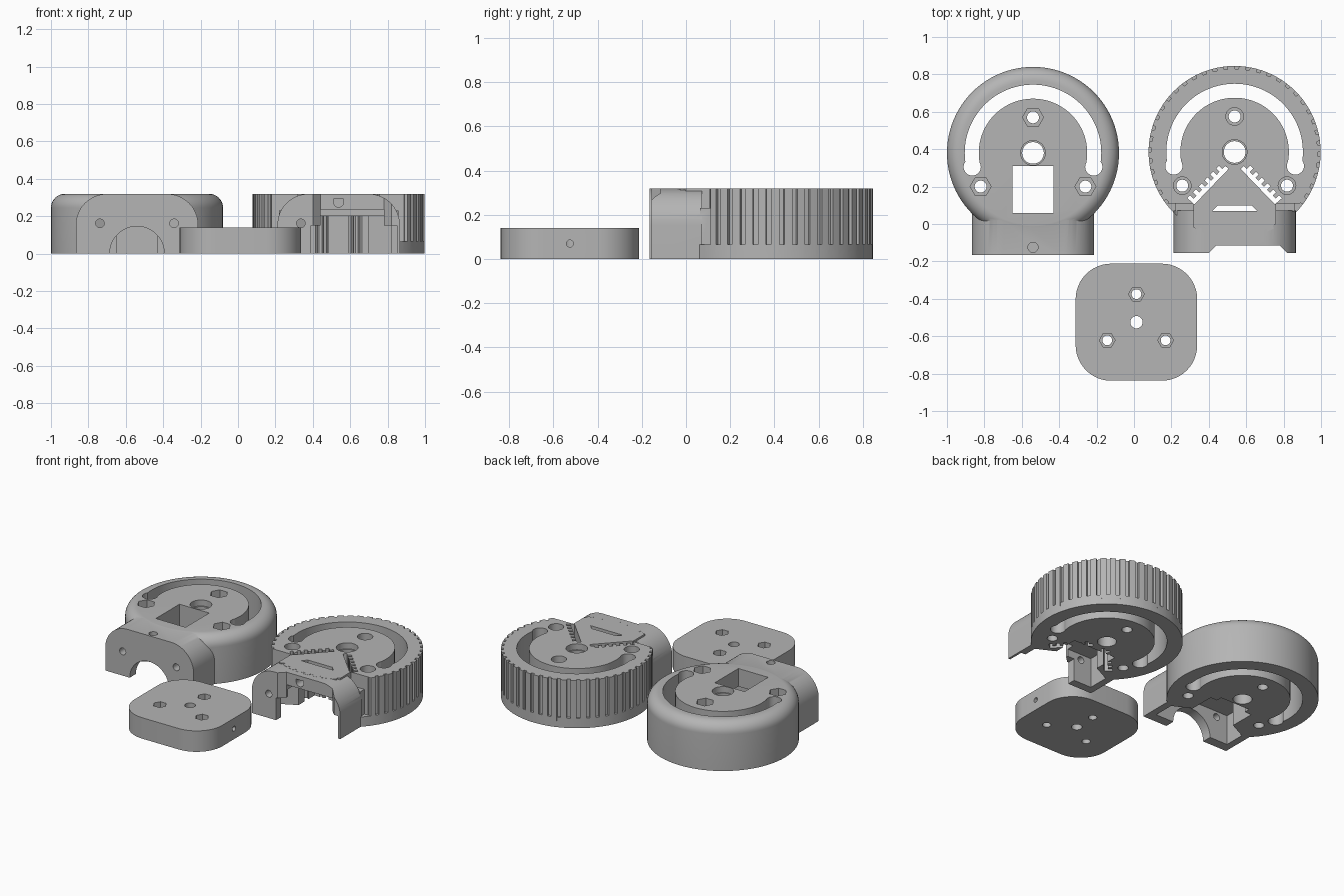
import bpy, bmesh
from math import sin, cos, pi, radians

cube = bpy.data.objects.get("Cube")
if cube:
    bpy.data.objects.remove(cube)

grey = bpy.data.materials.new("plain grey")
grey.use_nodes = True
tint = (0.46, 0.46, 0.46, 1)
grey.diffuse_color = tint
grey.node_tree.nodes["Principled BSDF"].inputs["Base Color"].default_value = tint

H = 0.32      # wheel height
R = 0.46      # wheel radius
THROUGH = (-0.1, 0.5)


# ---- outlines ----
def arc(cx, cy, r, a0, a1, n):
    return [(cx + r * cos(radians(a0 + (a1 - a0) * i / n)),
             cy + r * sin(radians(a0 + (a1 - a0) * i / n))) for i in range(n + 1)]


def circle(cx, cy, r, n=32):
    return arc(cx, cy, r, 0, 360, n)[:-1]


def rect(x0, y0, x1, y1):
    return [(x0, y0), (x1, y0), (x1, y1), (x0, y1)]


def rounded(cx, cy, hx, hy, r):
    pts = []
    for k, (sx, sy) in enumerate([(1, 1), (-1, 1), (-1, -1), (1, -1)]):
        pts += arc(cx + sx * (hx - r), cy + sy * (hy - r), r, 90 * k, 90 * k + 90, 12)
    return pts


# ---- solids ----
def link(bm, name):
    bmesh.ops.recalc_face_normals(bm, faces=bm.faces)
    mesh = bpy.data.meshes.new(name)
    bm.to_mesh(mesh)
    bm.free()
    mesh.materials.append(grey)
    ob = bpy.data.objects.new(name, mesh)
    bpy.context.scene.collection.objects.link(ob)
    return ob


def prism(outline, span, axis="Z", name="cutter"):
    place = {"X": lambda u, v, w: (w, u, v),
             "Y": lambda u, v, w: (u, w, v),
             "Z": lambda u, v, w: (u, v, w)}[axis]
    bm = bmesh.new()
    lo, hi = ([bm.verts.new(place(u, v, w)) for u, v in outline] for w in span)
    bm.faces.new(lo)
    bm.faces.new(hi)
    for i in range(len(lo)):
        bm.faces.new((lo[i - 1], lo[i], hi[i], hi[i - 1]))
    return link(bm, name)


def lathe(profile, cx, cy, name, n=96):
    bm = bmesh.new()
    rings = [[bm.verts.new((cx + r * cos(2 * pi * i / n), cy + r * sin(2 * pi * i / n), z))
              for i in range(n)] for r, z in profile]
    for a, b in zip(rings, rings[1:]):
        for i in range(n):
            bm.faces.new((a[i - 1], a[i], b[i], b[i - 1]))
    bm.faces.new(rings[0])
    bm.faces.new(rings[-1])
    return link(bm, name)


def combine(ob, tools, operation):
    for tool in tools:
        mod = ob.modifiers.new("bool", "BOOLEAN")
        mod.operation, mod.solver, mod.object = operation, "EXACT", tool
        tool.hide_render = True
    bpy.context.view_layer.update()
    baked = bpy.data.meshes.new_from_object(
        ob.evaluated_get(bpy.context.evaluated_depsgraph_get()))
    ob.modifiers.clear()
    ob.data = baked
    for tool in tools:
        bpy.data.objects.remove(tool)


def finish(ob):
    bpy.ops.object.select_all(action="DESELECT")
    ob.select_set(True)
    bpy.context.view_layer.objects.active = ob
    bpy.ops.object.shade_smooth_by_angle(angle=radians(28))


# ---- shared features ----
def wheel_cutters(cx, cy, sides, recess):
    """Curved slot with round ends, axle hole and three bolt holes."""
    slot = arc(cx, cy, 0.365, -13, 193, 64) + arc(cx, cy, 0.29, 193, -13, 64)
    cuts = [prism(slot, THROUGH), prism(circle(cx, cy, 0.058), THROUGH),
            prism(circle(cx, cy, 0.066), (H - 0.04, 0.5))]
    for s in (-1, 1):
        cuts.append(prism(circle(cx + s * 0.325, cy - 0.075, 0.046), THROUGH))
    for dx, dy in ((0, 0.19), (-0.28, -0.18), (0.28, -0.18)):
        cuts.append(prism(circle(cx + dx, cy + dy, 0.032), THROUGH))
        cuts.append(prism(circle(cx + dx, cy + dy, recess, sides), (0.17, 0.5)))
    return cuts


def neck(cx, span):
    outline = ([(cx + 0.327, 0)] + arc(cx + 0.162, 0.154, 0.165, 0, 90, 16)
               + arc(cx - 0.162, 0.154, 0.165, 90, 180, 16) + [(cx - 0.327, 0)])
    return prism(outline, span, "Y")


def cavity(cx):
    """Hollow under the neck, open at the bottom."""
    shape = [(cx - 0.28, -0.1), (cx + 0.28, -0.1), (cx + 0.28, 0.04), (cx + 0.16, 0.1),
             (cx + 0.16, 0.27), (cx - 0.16, 0.27), (cx - 0.16, 0.1), (cx - 0.28, 0.04)]
    return prism(shape, (-0.1, 0.2))


# ---- smooth wheel with rounded rim ----
LX, LY = -0.54, 0.38
profile = [(R, 0)] + arc(R - 0.075, H - 0.075, 0.075, 0, 90, 10)
smooth_wheel = lathe(profile, LX, LY, "smooth_wheel")
combine(smooth_wheel, [neck(LX, (-0.165, 0.1))], "UNION")
cuts = wheel_cutters(LX, LY, 6, 0.056) + [cavity(LX)]
cuts.append(prism(rect(LX - 0.11, 0.06, LX + 0.11, 0.31), THROUGH))        # window
cuts.append(prism(circle(LX, 0, 0.146, 48), (-0.3, -0.05), "Y"))           # half-round mouth
cuts.append(prism(circle(LX, -0.125, 0.027), (0.25, 0.5)))                 # top pin hole
for s in (-1, 1):
    cuts.append(prism(circle(LX + s * 0.198, 0.162, 0.023), (-0.3, -0.05), "Y"))
combine(smooth_wheel, cuts, "DIFFERENCE")
finish(smooth_wheel)

# ---- toothed wheel ----
RX, RY = 0.538, 0.385
toothed_wheel = prism(circle(RX, RY, R, 96), (0, 0.065), name="toothed_wheel")
teeth = 48
rim = []
for i in range(teeth):
    a = 360 * i / teeth
    rim += arc(RX, RY, R, a, a + 4.6, 2) + arc(RX, RY, R - 0.016, a + 4.8, a + 7.3, 1)
gear = prism(rim, (0.04, H))
trims = [prism(rect(RX + a, -0.2, RX + b, 0.11), (0.065, 0.5))
         for a, b in ((-0.6, -0.32), (0.32, 0.6))]
trims += [prism(rect(RX + a, -0.2, RX + b, 0.11), (0.23, 0.5))
          for a, b in ((-0.4, -0.22), (0.22, 0.4))]
combine(gear, trims, "DIFFERENCE")
combine(toothed_wheel, [gear, neck(RX, (-0.155, 0.072))], "UNION")

cuts = wheel_cutters(RX, RY, 32, 0.047) + [cavity(RX)]
for s in (-1, 1):                                                          # serrated slots
    start, end, steps = (0.05, -0.075), (0.235, -0.265), 12
    edge = []
    for i in range(steps):
        for t in (i / steps, (i + 1) / steps):
            off = 0.018 * (i % 2)
            edge.append((RX + s * (start[0] + (end[0] - start[0]) * t + off),
                         RY + start[1] + (end[1] - start[1]) * t + off))
    edge += [(RX + s * 0.215, RY - 0.28), (RX + s * 0.032, RY - 0.09)]
    cuts.append(prism(edge, THROUGH))
cuts.append(prism([(RX - 0.12, 0.07), (RX + 0.12, 0.07), (RX + 0.09, 0.1), (RX - 0.09, 0.1)],
                  THROUGH))                                                # bar slot
cuts.append(prism(rect(0.39, -0.1, 0.85, 0.15), (-0.3, -0.05), "Y"))       # stepped mouth
cuts.append(prism(rect(0.44, 0.1, 0.78, 0.235), (-0.3, -0.05), "Y"))
cuts.append(prism([(0.4, -0.2), (0.82, -0.2), (0.82, -0.155), (0.78, -0.115),
                   (0.44, -0.115), (0.4, -0.155)], THROUGH))               # recessed front
cuts.append(prism(circle(0.336, 0.162, 0.023), (-0.3, -0.05), "Y"))
cuts.append(prism(arc(RX, 0.275, 0.027, 180, 360, 12) + [(RX + 0.027, 0.292),
                  (RX - 0.027, 0.292)], (-0.3, -0.05), "Y"))               # front pin hole
combine(toothed_wheel, cuts, "DIFFERENCE")
finish(toothed_wheel)

# ---- loose base plate ----
PX, PY = 0.013, -0.525
base_plate = prism(rounded(PX, PY, 0.325, 0.313, 0.19), (0, 0.14), name="base_plate")
cuts = [prism(circle(PX, PY, 0.033), THROUGH),
        prism(circle(PY, 0.07, 0.016), (PX, 0.5), "X")]
for dx, dy in ((0, 0.15), (-0.156, -0.097), (0.156, -0.097)):
    cuts.append(prism(circle(PX + dx, PY + dy, 0.026), THROUGH))
    cuts.append(prism(circle(PX + dx, PY + dy, 0.042, 6), (0.07, 0.5)))
combine(base_plate, cuts, "DIFFERENCE")
finish(base_plate)
